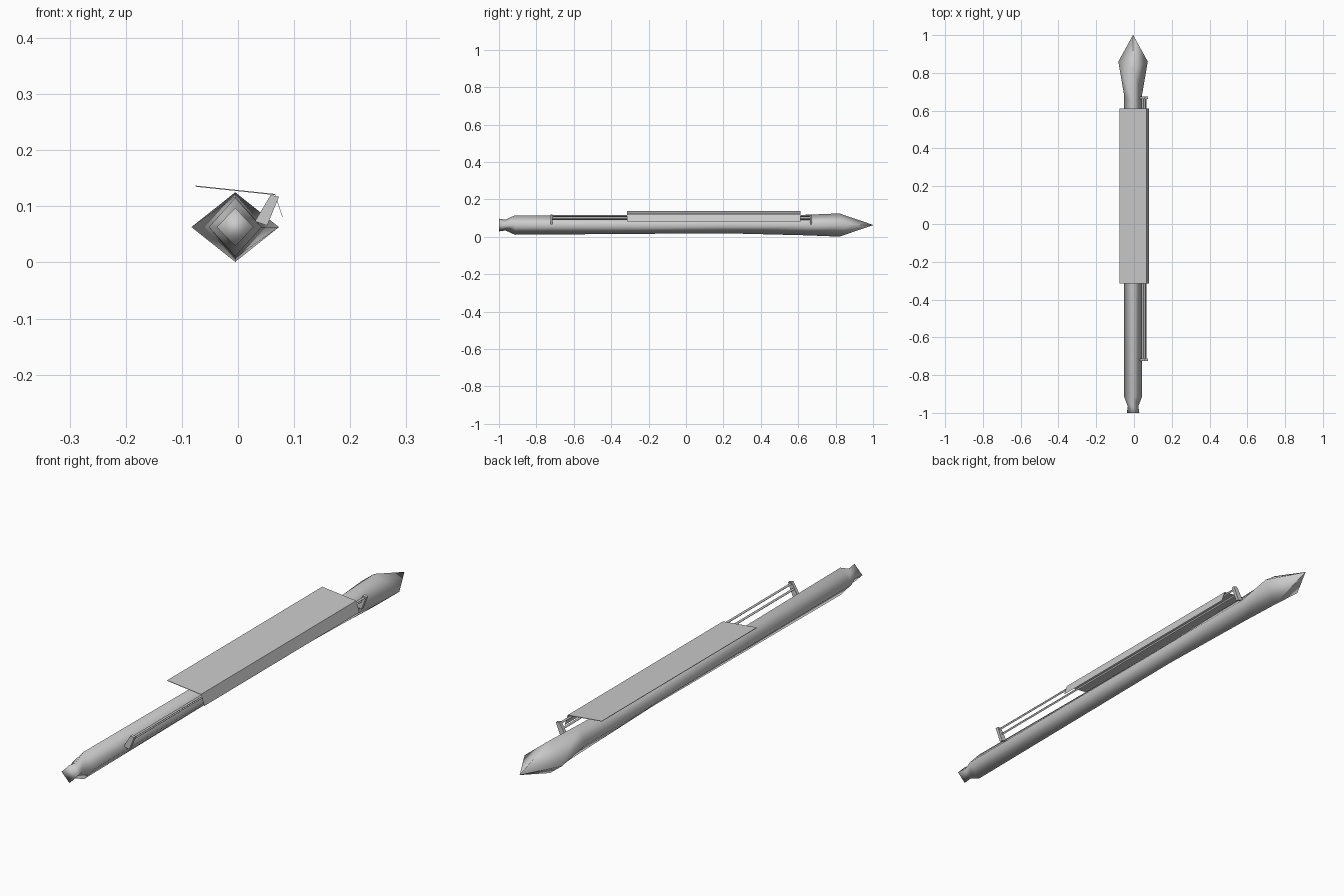
import bpy
import bmesh
from math import cos, sin, pi
from mathutils import Vector

cube = bpy.data.objects.get("Cube")
if cube:
    bpy.data.objects.remove(cube, do_unlink=True)

CX, CZ = -0.005, 0.063

grey = bpy.data.materials.new("plain grey")
grey.use_nodes = True
grey.diffuse_color = (0.6, 0.6, 0.6, 1)
grey.node_tree.nodes["Principled BSDF"].inputs["Base Color"].default_value = (0.6, 0.6, 0.6, 1)


def finish(name, bm, smooth=False):
    bmesh.ops.recalc_face_normals(bm, faces=bm.faces)
    mesh = bpy.data.meshes.new(name)
    bm.to_mesh(mesh)
    bm.free()
    mesh.materials.append(grey)
    for p in mesh.polygons:
        p.use_smooth = smooth
    obj = bpy.data.objects.new(name, mesh)
    bpy.context.collection.objects.link(obj)
    return obj


def loft(name, rings, smooth=False):
    """Skin closed rings of points and cap both ends."""
    bm = bmesh.new()
    loops = [[bm.verts.new(p) for p in ring] for ring in rings]
    for a, b in zip(loops, loops[1:]):
        n = len(a)
        for i in range(n):
            bm.faces.new((a[i], a[(i + 1) % n], b[(i + 1) % n], b[i]))
    bm.faces.new(loops[0])
    bm.faces.new(loops[-1])
    return finish(name, bm, smooth)


def diamond(y, rx, rz, skew=0):
    """Four-sided ring; skew slides the top and bottom corners along the pole."""
    return [(CX + rx * cos(k * pi / 2), y - skew * (k % 2), CZ + rz * sin(k * pi / 2))
            for k in range(4)]


# Pole with stepped butt and leaf-shaped point
loft("pole", [
    diamond(-1.0, 0.033, 0.034), diamond(-0.965, 0.028, 0.029),
    diamond(-0.915, 0.047, 0.052), diamond(0.2, 0.047, 0.044),
    diamond(0.68, 0.047, 0.055, 0.04), diamond(0.86, 0.078, 0.062, 0.04),
    diamond(1.0, 0.0008, 0.0008)], smooth=True)

# Brackets that carry the rods
BRACKET = [(0.03, 0.073), (0.058, 0.12), (0.073, 0.117), (0.066, 0.1), (0.052, 0.066)]
for name, y in (("front_bracket", -0.725), ("rear_bracket", 0.662)):
    loft(name, [[(x, y + d, z) for x, z in BRACKET] for d in (0, 0.012)])

# Twin rods
for name, x, z in (("inner_rod", 0.05, 0.096), ("outer_rod", 0.062, 0.112)):
    loft(name, [[(x + 0.005 * cos(k * pi / 2), y, z + 0.005 * sin(k * pi / 2))
                 for k in range(4)] for y in (-0.72, 0.67)])

# Folded cloth: wide sheet with a short flap over the rods
SECTION = [Vector((-0.076, 0.137)), Vector((0.066, 0.122)), Vector((0.079, 0.083))]
lift = Vector((0, 0.002))
outline = SECTION + [p - lift for p in reversed(SECTION)]
loft("cloth_sheet", [[(p.x, y, p.y) for p in outline] for y in (-0.315, 0.612)])
